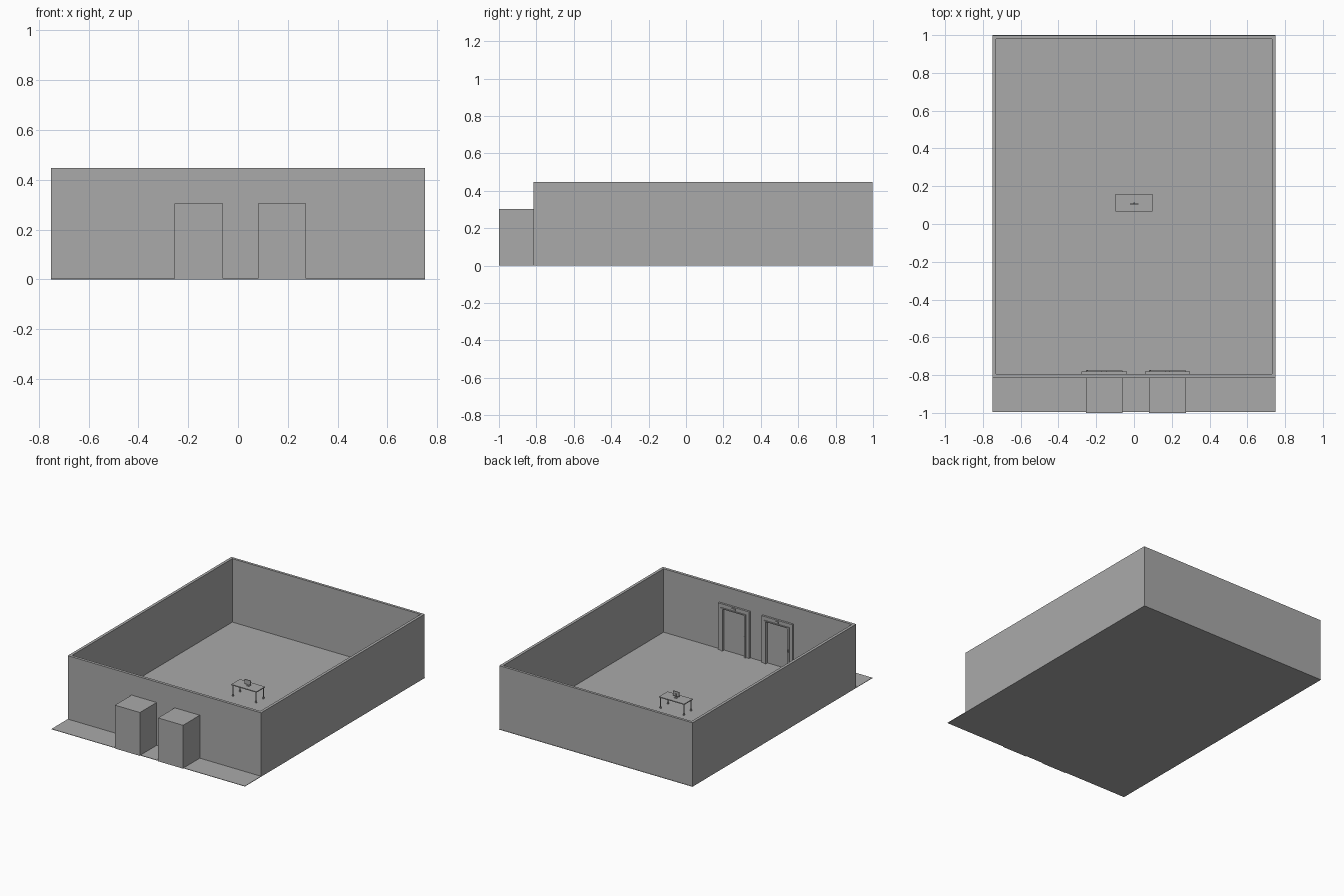
import bpy, math

if "Cube" in bpy.data.objects:
    bpy.data.objects.remove(bpy.data.objects["Cube"])

grey = bpy.data.materials.new("plain grey")
grey.diffuse_color = (0.4, 0.4, 0.4, 1)
grey.use_nodes = True
grey.node_tree.nodes["Principled BSDF"].inputs["Base Color"].default_value = grey.diffuse_color


def finish(ob, name):
    ob.name = name
    ob.data.materials.append(grey)
    return ob


def box(name, x0, x1, y0, y1, z0, z1):
    bpy.ops.mesh.primitive_cube_add(
        size=1, location=((x0 + x1) / 2, (y0 + y1) / 2, (z0 + z1) / 2))
    ob = bpy.context.object
    ob.scale = (x1 - x0, y1 - y0, z1 - z0)
    bpy.ops.object.transform_apply(location=False, rotation=False, scale=True)
    return finish(ob, name)


def rod(name, x, y, z0, z1, r, sides=12):
    bpy.ops.mesh.primitive_cylinder_add(
        vertices=sides, radius=r, depth=z1 - z0, location=(x, y, (z0 + z1) / 2))
    ob = finish(bpy.context.object, name)
    bpy.ops.object.shade_smooth_by_angle()
    return ob


# Floor slab and open-topped room walls
H = 0.448
box("floor", -0.75, 0.75, -0.995, 1.0, 0, 0.003)
box("left_wall", -0.75, -0.73, -0.815, 0.998, 0.001, H)
box("right_wall", 0.73, 0.75, -0.815, 0.998, 0.001, H)
box("back_wall", -0.73, 0.73, 0.98, 0.998, 0.001, H)
box("front_wall", -0.73, 0.73, -0.815, -0.795, 0.001, H)

# Two lift shafts with door surrounds inside the room
for side, cx in (("left", -0.158), ("right", 0.177)):
    box(side + "_lift_shaft", cx - 0.097, cx + 0.097, -1.0, -0.812, 0, 0.304)
    for s, tag in ((-1, "a"), (1, "b")):
        xs = sorted((cx + s * 0.097, cx + s * 0.12))
        box(side + "_outer_jamb_" + tag, *xs, -0.797, -0.781, 0.001, 0.325)
        xs = sorted((cx + s * 0.083, cx + s * 0.097))
        box(side + "_inner_jamb_" + tag, *xs, -0.797, -0.775, 0.001, 0.3)
    box(side + "_lintel", cx - 0.12, cx + 0.12, -0.797, -0.781, 0.3, 0.33)
    box(side + "_lintel_trim", cx - 0.097, cx + 0.097, -0.797, -0.775, 0.297, 0.304)
    box(side + "_floor_indicator", cx - 0.014, cx + 0.014, -0.783, -0.776, 0.308, 0.322)
    box(side + "_call_button", cx - 0.094, cx - 0.086, -0.777, -0.773, 0.13, 0.15)

# Desk with four legs
box("desk_top", -0.098, 0.098, 0.065, 0.16, 0.079, 0.085)
for x in (-0.09, 0.09):
    for y in (0.073, 0.152):
        rod("desk_leg", x, y, 0.003, 0.08, 0.0035)
        rod("desk_foot", x, y, 0.003, 0.012, 0.006)

# Monitor on its stand
box("monitor", -0.022, 0.024, 0.104, 0.109, 0.095, 0.127)
box("monitor_neck", -0.003, 0.005, 0.109, 0.114, 0.087, 0.112)
box("monitor_base", -0.011, 0.013, 0.103, 0.12, 0.085, 0.088)
